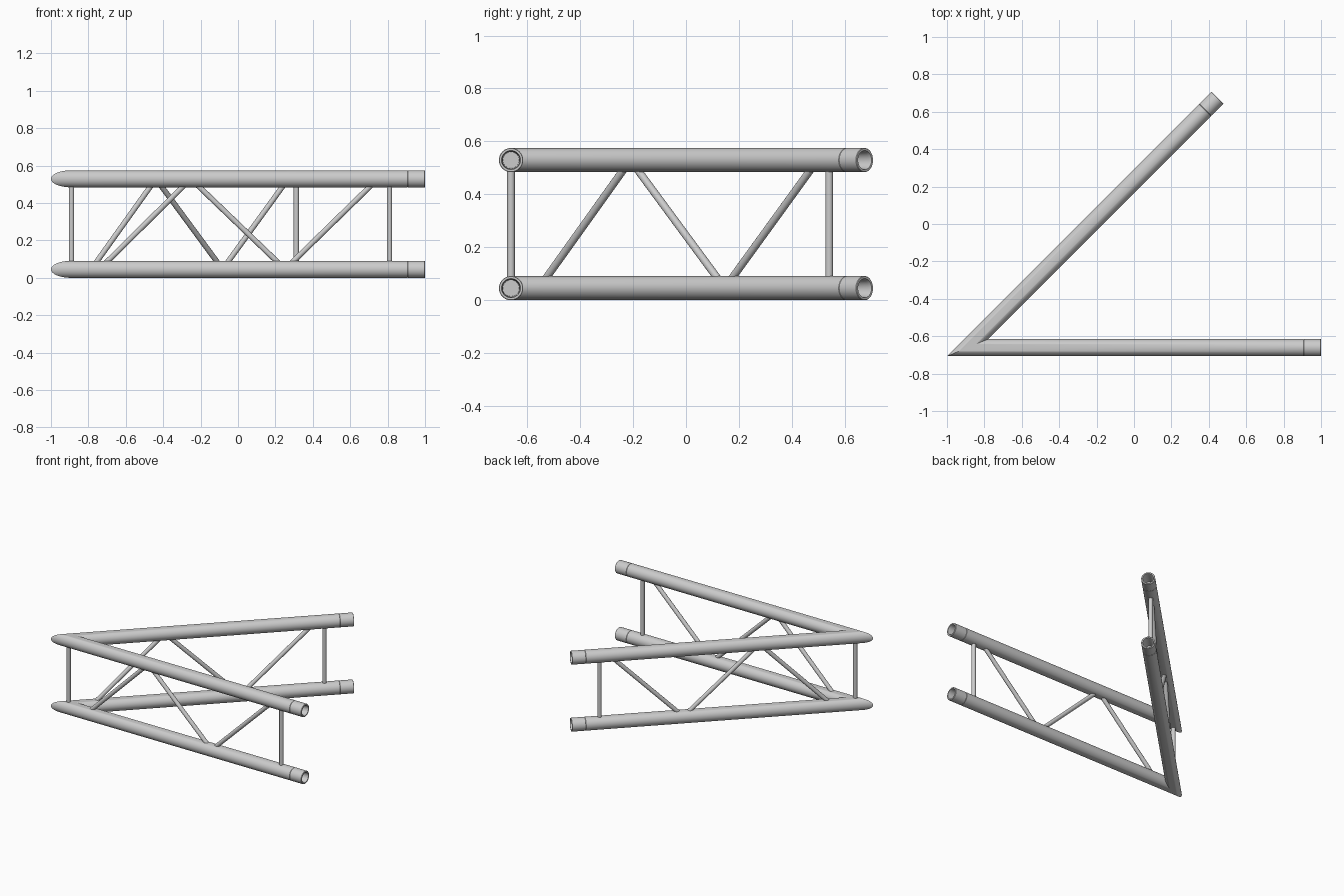
import bpy, bmesh, math
from mathutils import Vector

if "Cube" in bpy.data.objects:
    bpy.data.objects.remove(bpy.data.objects["Cube"])

R, BR = 0.0457, 0.0145          # chord and brace radii
LOW, HIGH = 0.0457, 0.5295      # chord heights
L = 1.89                        # leg length measured from the corner
CORNER = Vector((-0.89, -0.661, 0))
N = 48
C = math.sqrt(0.5)
# each leg: direction along it, and sideways direction towards the inside of the V
LEGS = {"straight": (Vector((1, 0, 0)), Vector((0, 1, 0))),
        "angled": (Vector((C, C, 0)), Vector((C, -C, 0)))}
MITRE = 1 / math.tan(math.radians(22.5))


def finish(bm, name):
    bmesh.ops.remove_doubles(bm, verts=bm.verts, dist=1e-5)
    bmesh.ops.recalc_face_normals(bm, faces=bm.faces)
    me = bpy.data.meshes.new(name)
    bm.to_mesh(me)
    bm.free()
    ob = bpy.data.objects.new(name, me)
    bpy.context.collection.objects.link(ob)
    bpy.ops.object.select_all(action='DESELECT')
    ob.select_set(True)
    bpy.context.view_layer.objects.active = ob
    bpy.ops.object.shade_smooth_by_angle(angle=math.radians(35))


def chord(name, z):
    """Two mitred tubes meeting at the corner, each with a seam and a hollow socket end."""
    profile = [(0, R), (L - 0.094, R), (L - 0.0925, R - 0.0015), (L - 0.091, R),
               (L - 0.002, R), (L, R - 0.002), (L, 0.036), (L - 0.015, 0.033), (L - 0.10, 0.031)]
    bm = bmesh.new()
    for along, side in LEGS.values():
        rings = []
        for i, (s, r) in enumerate(profile):
            ring = []
            for k in range(N):
                a = 2 * math.pi * k / N
                v, h = r * math.cos(a), r * math.sin(a)
                t = v * MITRE if i == 0 else s
                ring.append(bm.verts.new(CORNER + along * t + side * v + Vector((0, 0, z + h))))
            rings.append(ring)
        for a, b in zip(rings, rings[1:]):
            for k in range(N):
                j = (k + 1) % N
                bm.faces.new((a[k], a[j], b[j], b[k]))
        bm.faces.new(rings[-1])     # socket floor
    finish(bm, name)


def brace(name, p, q):
    d = q - p
    bm = bmesh.new()
    bmesh.ops.create_cone(bm, cap_ends=True, segments=24, radius1=BR, radius2=BR, depth=d.length)
    rot = d.to_track_quat('Z', 'Y').to_matrix().to_4x4()
    bmesh.ops.transform(bm, matrix=rot, verts=bm.verts)
    bmesh.ops.translate(bm, vec=(p + q) / 2, verts=bm.verts)
    finish(bm, name)


# main tubes
chord("lower_chord", LOW)
chord("upper_chord", HIGH)


def node(along, s, z):
    return CORNER + along * s + Vector((0, 0, z))


# uprights and zigzag diagonals
brace("corner_upright", node(Vector(), 0, LOW), node(Vector(), 0, HIGH))
for leg, (along, side) in LEGS.items():
    brace(leg + "_end_upright", node(along, 1.70, LOW + 0.01), node(along, 1.70, HIGH - 0.01))
    zig = [(0.149, LOW), (0.638, HIGH), (1.142, LOW), (1.638, HIGH)]
    for i, (a, b) in enumerate(zip(zig, zig[1:])):
        brace(f"{leg}_diagonal_{i + 1}", node(along, *a), node(along, *b))
